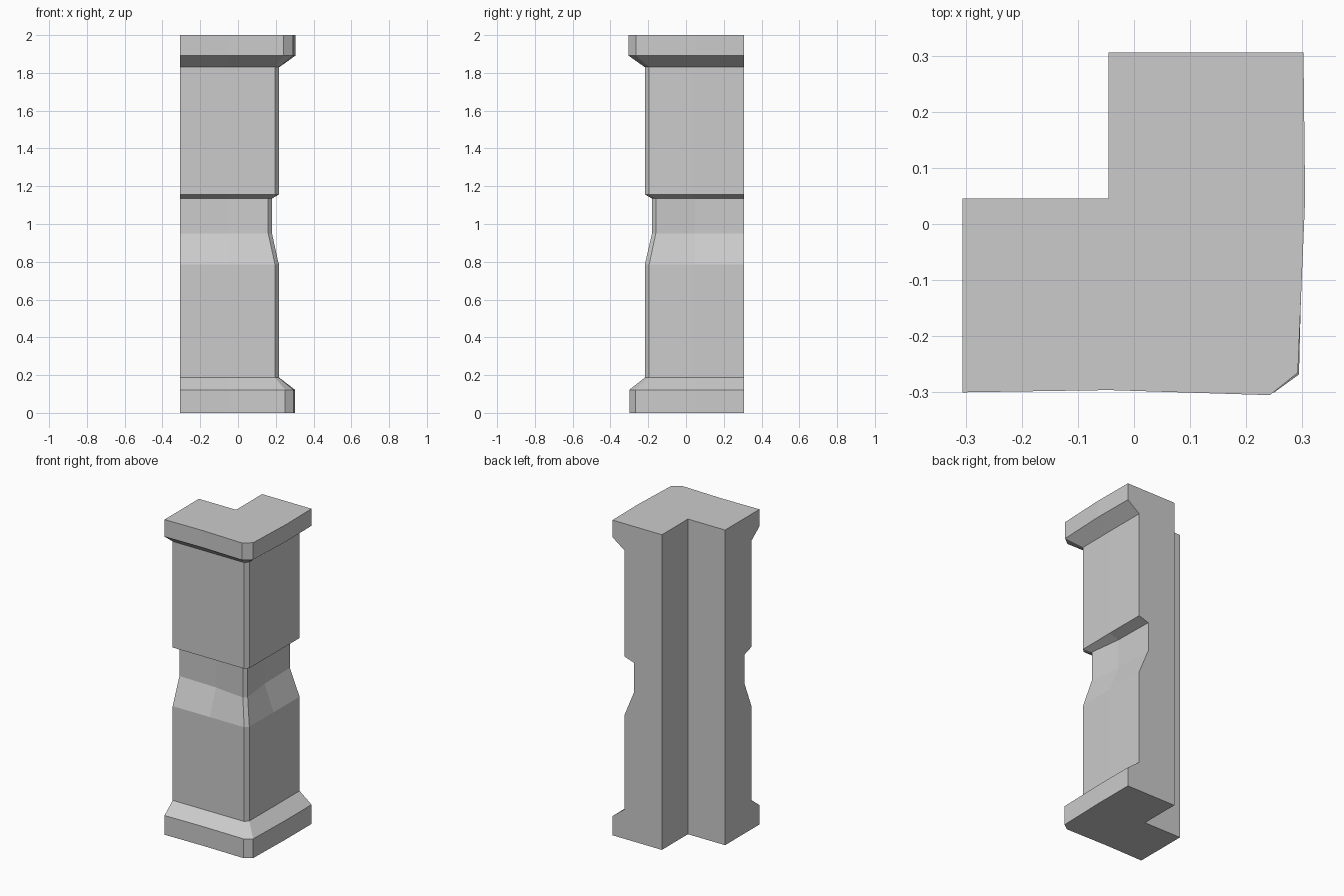
import bpy, bmesh

if "Cube" in bpy.data.objects:
    bpy.data.objects.remove(bpy.data.objects["Cube"])

B = 0.306   # outer flush faces (left and back)
N = 0.045   # inner notch corner

# Each section: right side x at (end, middle), front side y at (end, middle),
# then the two corner chamfer points
cap = ((0.302, 0.305), (-0.300, -0.296), (0.292, -0.265), (0.242, -0.305))
base = ((0.302, 0.302), (-0.300, -0.296), (0.294, -0.268), (0.250, -0.300))
shaft = ((0.218, 0.218), (-0.218, -0.218), (0.216, -0.195), (0.196, -0.218))
band = ((0.150, 0.155), (-0.150, -0.157), (0.180, -0.160), (0.160, -0.180))

# Heights of the stacked sections, bottom to top
levels = [(0, base), (0.122, base), (0.187, shaft), (0.785, shaft),
          (0.95, band), (1.135, band), (1.157, shaft), (1.83, shaft),
          (1.892, cap), (2.0, cap)]


def outline(section):
    (xe, xm), (ye, ym), right, front = section
    return [(-N, N), (-B, N), (-B, ye), (-N, ym), front, right,
            (xm, N), (xe, B), (-N, B)]


# L-shaped corner pillar lofted through the sections
bm = bmesh.new()
rings = [[bm.verts.new((x, y, z)) for x, y in outline(s)] for z, s in levels]
for low, high in zip(rings, rings[1:]):
    n = len(low)
    for i in range(n):
        j = (i + 1) % n
        bm.faces.new((low[i], low[j], high[j], high[i]))
bm.faces.new(rings[0][::-1])
bm.faces.new(rings[-1])
bmesh.ops.recalc_face_normals(bm, faces=bm.faces)

mesh = bpy.data.meshes.new("corner_pillar")
bm.to_mesh(mesh)
bm.free()
bpy.context.collection.objects.link(bpy.data.objects.new("corner_pillar", mesh))
